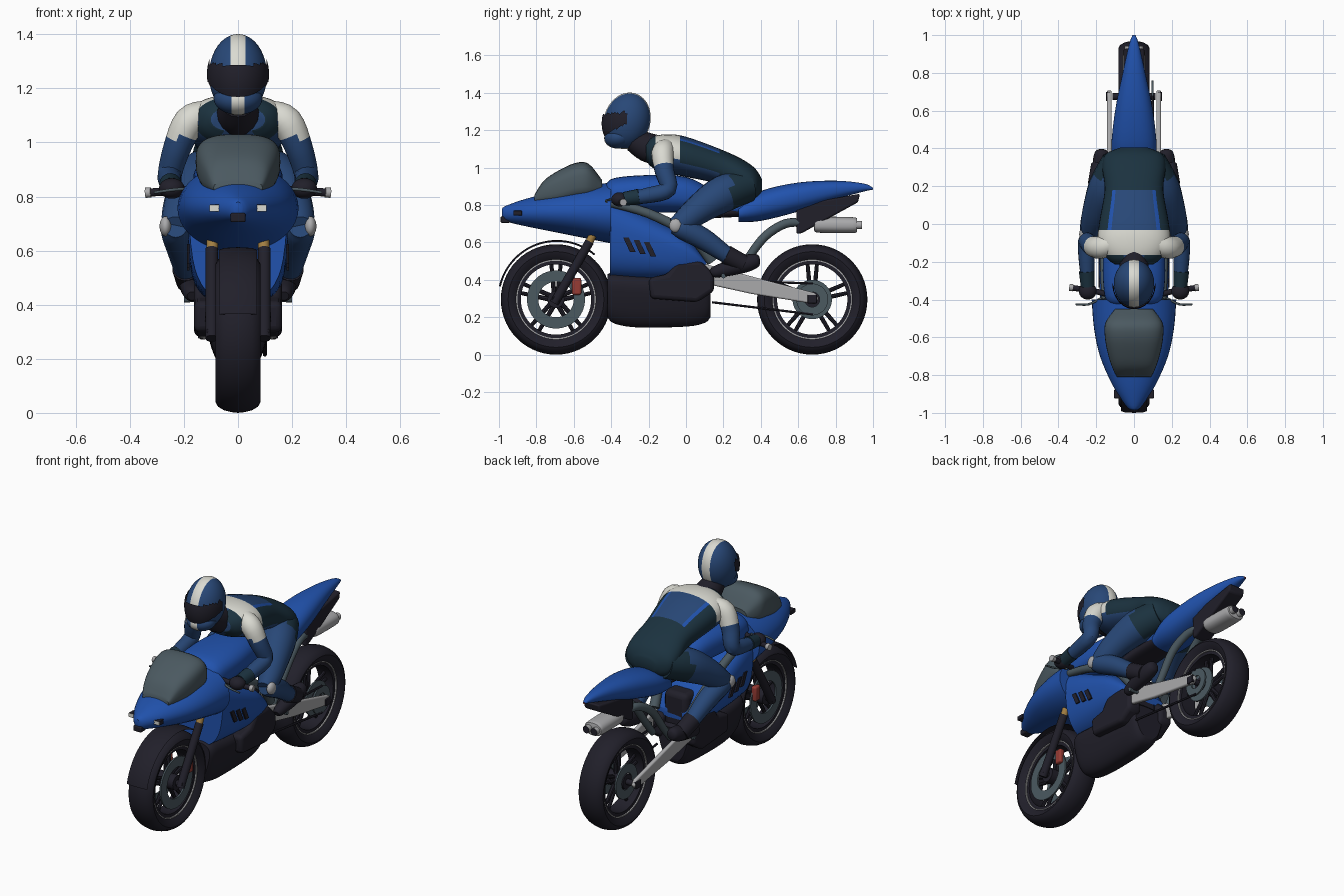
import bpy, bmesh
from math import sin, cos, pi, radians, copysign
from mathutils import Vector, Matrix, Quaternion

cube = bpy.data.objects.get("Cube")
if cube:
    bpy.data.objects.remove(cube)

PALETTE = {
    "bright_blue": (0.015, 0.085, 0.42), "suit_blue": (0.021, 0.064, 0.185),
    "black": (0.015, 0.014, 0.023), "slate": (0.07, 0.1, 0.118),
    "silver": (0.4, 0.4, 0.41), "white": (0.7, 0.7, 0.64),
    "teal": (0.011, 0.032, 0.05), "gold": (0.36, 0.21, 0.055), "red": (0.31, 0.045, 0.035)}
MATS = {}
for label, rgb in PALETTE.items():
    m = bpy.data.materials.new(label)
    m.use_nodes = True
    m.diffuse_color = (*rgb, 1)
    m.node_tree.nodes["Principled BSDF"].inputs["Base Color"].default_value = (*rgb, 1)
    MATS[label] = m
built = []


def finish(name, bm, mats, rule=None, mirror=False, bevel=0):
    """Turn a bmesh into an object; rule(centre, normal) picks the colour index."""
    bmesh.ops.recalc_face_normals(bm, faces=bm.faces)
    bm.normal_update()
    if rule:
        for f in bm.faces:
            f.material_index = int(rule(f.calc_center_median(), f.normal))
    mesh = bpy.data.meshes.new(name)
    bm.to_mesh(mesh)
    bm.free()
    for label in mats.split():
        mesh.materials.append(MATS[label])
    ob = bpy.data.objects.new(name, mesh)
    bpy.context.collection.objects.link(ob)
    if bevel:
        b = ob.modifiers.new("Bevel", 'BEVEL')
        b.width, b.segments = bevel, 3
    if mirror:
        ob.modifiers.new("Mirror", 'MIRROR').use_mirror_merge = False
    built.append(ob)


def skin(bm, rings, loop=False):
    """Join rings of points with quads and cap open ends."""
    vs = [[bm.verts.new(p) for p in r] for r in rings]
    n = len(vs[0])
    for a, b in zip(vs, vs[1:] + vs[:1] if loop else vs[1:]):
        for i in range(n):
            bm.faces.new((a[i], a[(i + 1) % n], b[(i + 1) % n], b[i]))
    if not loop:
        bm.faces.new(vs[0])
        bm.faces.new(vs[-1])


def smooth(rows, steps=4):
    """Catmull-Rom interpolation of rows of numbers."""
    out = []
    for i in range(len(rows) - 1):
        quad = [rows[max(i - 1, 0)], rows[i], rows[i + 1], rows[min(i + 2, len(rows) - 1)]]
        for k in range(steps):
            t = k / steps
            out.append([b + t / 2 * (c - a + t * (2 * a - 5 * b + 4 * c - d + t * (3 * (b - c) + d - a)))
                        for a, b, c, d in zip(*quad)])
    return out + [list(rows[-1])]


def loft(name, rows, mats, power=2, rule=None, taper=0, n=40):
    """Rows of (y, half width, bottom, top) become a rounded body; taper narrows its underside."""
    def sup(v):
        return copysign(abs(v) ** (2 / power), v)
    rings = []
    for y, w, lo, hi in smooth(rows):
        ring_pts = []
        for i in range(n):
            c, s = sup(cos(2 * pi * i / n)), sup(sin(2 * pi * i / n))
            ring_pts.append((w * c * (1 + taper * s), y, (lo + hi) / 2 + (hi - lo) / 2 * s))
        rings.append(ring_pts)
    bm = bmesh.new()
    skin(bm, rings)
    finish(name, bm, mats, rule)


def limb(name, rows, mats, rule=None, mirror=True, n=16, steps=4):
    """Rows of (x, y, z, radius) become a tapering tube."""
    pts = smooth(rows, steps)
    pos = [Vector(p[:3]) for p in pts]
    aim, q, rings = Vector((0, 0, 1)), Quaternion(), []
    for i, p in enumerate(pts):
        t = (pos[min(i + 1, len(pos) - 1)] - pos[max(i - 1, 0)]).normalized()
        q = aim.rotation_difference(t) @ q
        aim = t
        rings.append([pos[i] + q @ Vector((cos(2 * pi * k / n), sin(2 * pi * k / n), 0)) * p[3]
                      for k in range(n)])
    bm = bmesh.new()
    skin(bm, rings)
    finish(name, bm, mats, rule, mirror)


def lathe(name, y, z, profile, mats, start=0, end=360, mirror=False, n=56):
    """Turn a closed (radius, x) profile about an axle along x."""
    full = end - start == 360
    rings = []
    for i in range(n if full else n + 1):
        a = radians(start + (end - start) * i / n)
        rings.append([(x, y + r * cos(a), z + r * sin(a)) for r, x in profile])
    bm = bmesh.new()
    skin(bm, rings, loop=full)
    finish(name, bm, mats, None, mirror)


def ring(name, y, z, r0, r1, x0, x1, mats, mirror=False):
    lathe(name, y, z, [(r0, x0), (r1, x0), (r1, x1), (r0, x1)], mats, mirror=mirror)


def prism(name, outline, x0, x1, mats, mirror=True, bevel=0):
    """Extrude a side outline of (y, z) points across x."""
    bm = bmesh.new()
    skin(bm, [[(x, y, z) for y, z in outline] for x in (x0, x1)])
    finish(name, bm, mats, None, mirror, bevel)


def box(name, c, size, mats, mirror=True, bevel=0, rule=None):
    bm = bmesh.new()
    bmesh.ops.create_cube(bm, size=1, matrix=Matrix.Translation(c) @ Matrix.Diagonal((*size, 1)))
    finish(name, bm, mats, rule, mirror, bevel)


def ball(name, c, size, mats, rule=None, keep=None, tilt=0, mirror=False):
    """Ellipsoid whose poles lie on x."""
    bm = bmesh.new()
    turn = Matrix.Rotation(radians(tilt), 4, 'X') @ Matrix.Diagonal((*size, 1)) @ Matrix.Rotation(pi / 2, 4, 'Y')
    bmesh.ops.create_uvsphere(bm, u_segments=64, v_segments=24, radius=1, matrix=Matrix.Translation(c) @ turn)
    if keep:
        gone = [f for f in bm.faces if not keep(f.calc_center_median())]
        bmesh.ops.delete(bm, geom=gone, context='FACES')
    finish(name, bm, mats, rule, mirror)


# Wheels: tyre, rim, paired spokes, hub and discs
AXLE = 0.295
half = [(0.21, 0.055), (0.235, 0.076), (0.256, 0.083), (0.272, 0.074), (0.285, 0.052), (0.292, 0.026)]
tyre = half + [(0.295, 0)] + [(r, -x) for r, x in reversed(half)]
for side, y, disc in (("front", -0.695, (0.095, 0.155)), ("rear", 0.675, (0.05, 0.105))):
    lathe(side + "_tyre", y, AXLE, tyre, "black")
    ring(side + "_rim", y, AXLE, 0.188, 0.215, -0.05, 0.05, "black")
    ring(side + "_rim_line", y, AXLE, 0.207, 0.214, 0.05, 0.058, "silver", True)
    ring(side + "_hub", y, AXLE, 0.012, 0.045, -0.07, 0.07, "black")
    ring(side + "_disc", y, AXLE, *disc, 0.056, 0.066, "slate", True)
    ring(side + "_axle", y, AXLE, 0.002, 0.018, -0.115, 0.115, "black")
    for i in range(5):
        a = 2 * pi * i / 5 + pi / 2
        for s in (-1, 1):
            hub, rim = [(y + r * cos(a + s * d), AXLE + r * sin(a + s * d)) for r, d in ((0.035, 0.3), (0.2, 0.13))]
            limb(side + "_spoke", [(0, *hub, 0.013), (0, *rim, 0.01)], "black", mirror=False, n=8, steps=1)

# Front end: mudguard, forks, calipers
guard = [(0.308, 0.07), (0.315, 0.05), (0.318, 0), (0.315, -0.05), (0.308, -0.07), (0.31, -0.05), (0.313, 0), (0.31, 0.05)]
lathe("front_mudguard", -0.69, AXLE, guard, "black", 50, 167)
limb("fork_lower", [(0.097, -0.705, 0.275, 0.024), (0.097, -0.515, 0.605, 0.024)], "black")
limb("fork_upper", [(0.095, -0.52, 0.595, 0.021), (0.095, -0.38, 0.885, 0.021)], "gold")
box("brake_caliper", (0.07, -0.585, 0.365), (0.035, 0.05, 0.09), "red", bevel=0.01)

# Nose, windscreen, lights
loft("nose_fairing", [(-0.985, 0.015, 0.735, 0.78), (-0.96, 0.045, 0.712, 0.797), (-0.85, 0.115, 0.685, 0.835),
                      (-0.7, 0.18, 0.655, 0.87), (-0.55, 0.212, 0.625, 0.9), (-0.4, 0.224, 0.595, 0.92)], "bright_blue")
loft("windscreen", [(-0.81, 0.09, 0.81, 0.855), (-0.76, 0.115, 0.8, 0.93), (-0.68, 0.14, 0.8, 0.985),
                    (-0.59, 0.155, 0.82, 1.025), (-0.52, 0.15, 0.83, 1.02), (-0.45, 0.1, 0.85, 0.935)], "slate", 3)
box("headlight", (0.083, -0.9, 0.757), (0.046, 0.045, 0.026), "black white", bevel=0.003,
    rule=lambda c, n: n.y < -0.5)
box("nose_intake", (0, -0.966, 0.722), (0.055, 0.05, 0.034), "black", False, 0.006)

# Side fairing, vents, belly and engine covers
loft("side_fairing", [(-0.405, 0.175, 0.41, 0.84), (-0.25, 0.18, 0.4, 0.765), (-0.05, 0.175, 0.4, 0.665),
                      (0.05, 0.155, 0.42, 0.58), (0.11, 0.125, 0.45, 0.5)], "bright_blue", 2.8, taper=0.13)
for i in range(3):
    y, z = -0.335 + i * 0.055, 0.625 - i * 0.012
    prism("fairing_vent", [(y, z), (y + 0.03, z), (y + 0.065, z - 0.075), (y + 0.035, z - 0.075)], 0.179, 0.188, "black")
loft("belly_pan", [(-0.42, 0.09, 0.2, 0.43), (-0.38, 0.105, 0.165, 0.44), (-0.25, 0.11, 0.145, 0.43),
                   (0, 0.11, 0.15, 0.42), (0.1, 0.105, 0.17, 0.42), (0.13, 0.09, 0.2, 0.4)], "black", 3, taper=0.32)
prism("engine_cover", [(-0.19, 0.3), (0.06, 0.28), (0.15, 0.34), (0.15, 0.43), (0.08, 0.5), (-0.05, 0.5),
                       (-0.1, 0.43), (-0.2, 0.41)], 0.07, 0.162, "black", bevel=0.022)

# Tank, seat, frame and tail
loft("fuel_tank", [(-0.43, 0.12, 0.77, 0.91), (-0.38, 0.155, 0.76, 0.945), (-0.2, 0.165, 0.76, 0.96),
                   (0, 0.14, 0.76, 0.95), (0.15, 0.1, 0.75, 0.88), (0.33, 0.09, 0.74, 0.82)], "bright_blue", 2.5)
loft("seat_base", [(0, 0.09, 0.72, 0.78), (0.15, 0.09, 0.73, 0.8), (0.36, 0.08, 0.74, 0.82)], "black", 3)
limb("frame_rail", [(0.15, -0.4, 0.81, 0.022), (0.155, -0.2, 0.755, 0.025), (0.15, 0.02, 0.64, 0.027),
                    (0.12, 0.14, 0.5, 0.03)], "slate")
box("engine_block", (0, 0.03, 0.5), (0.16, 0.16, 0.22), "black", False, 0.03)
loft("tail_fairing", [(0.28, 0.1, 0.71, 0.8), (0.4, 0.12, 0.715, 0.875), (0.6, 0.1, 0.765, 0.92),
                      (0.8, 0.06, 0.83, 0.93), (0.95, 0.026, 0.872, 0.915), (1, 0.008, 0.882, 0.892)],
     "bright_blue red", 2.3, lambda c, n: n.y > 0.95)
prism("undertail", [(0.59, 0.8), (0.59, 0.645), (0.62, 0.65), (0.92, 0.815), (0.93, 0.86)], -0.055, 0.055, "black", False, 0.01)

# Exhaust: twin pipes into one oval muffler
limb("exhaust_pipe", [(0.06, 0.24, 0.4, 0.02), (0.06, 0.32, 0.5, 0.022), (0.06, 0.42, 0.63, 0.024),
                      (0.045, 0.53, 0.7, 0.024), (0.03, 0.62, 0.705, 0.022)], "slate")
loft("muffler", [(0.685, 0.045, 0.665, 0.725), (0.71, 0.06, 0.652, 0.737), (0.89, 0.06, 0.65, 0.735),
                 (0.915, 0.052, 0.66, 0.725)], "silver", 2.4)
limb("muffler_tip", [(0.027, 0.9, 0.693, 0.022), (0.027, 0.942, 0.693, 0.022)], "silver black",
     rule=lambda c, n: n.y > 0.8)

# Swingarm and chain drive
prism("swingarm", [(0.1, 0.485), (0.1, 0.38), (0.35, 0.325), (0.69, 0.27), (0.71, 0.3), (0.69, 0.33), (0.4, 0.405)],
      0.118, 0.143, "silver", bevel=0.008)
box("axle_block", (0.138, 0.675, 0.297), (0.02, 0.05, 0.045), "black", bevel=0.004)
ring("sprocket", 0.675, AXLE, 0.04, 0.085, 0.092, 0.102, "slate")
for z0, z1 in ((0.4, 0.38), (0.28, 0.215)):
    limb("chain_run", [(0.1, 0.14, z0, 0.007), (0.1, 0.68, z1, 0.007)], "black", mirror=False, n=6)

# Handlebars, levers
limb("handlebar", [(0.09, -0.39, 0.85, 0.013), (0.19, -0.36, 0.825, 0.015), (0.325, -0.338, 0.815, 0.015)], "black")
limb("bar_end", [(0.322, -0.338, 0.815, 0.019), (0.342, -0.335, 0.814, 0.019)], "silver")
limb("brake_lever", [(0.17, -0.39, 0.83, 0.006), (0.24, -0.425, 0.825, 0.006), (0.31, -0.425, 0.815, 0.005)], "slate")
box("fork_clamp", (0, -0.385, 0.85), (0.25, 0.06, 0.025), "black", False, 0.006)


# Rider torso with chest panels, yoke, side panels, stripes and seat panel
def suit(c, n):
    if c.y > 0.19:
        return 1
    if c.y < -0.16 or n.y < -0.75:
        return 0.05 < abs(c.x) < 0.15
    if c.y < -0.03:
        return 2 if c.z > 1.05 else 0
    if abs(n.x) > 0.5 and n.z > -0.4:
        return 1
    return 3 if abs(n.x) > 0.38 and n.z > 0 else 0


loft("torso", [(-0.215, 0.1, 1.04, 1.13), (-0.18, 0.145, 1, 1.165), (-0.1, 0.19, 0.97, 1.178), (0, 0.185, 0.95, 1.165),
               (0.18, 0.155, 0.91, 1.1), (0.3, 0.168, 0.84, 1.045), (0.37, 0.15, 0.825, 0.995),
               (0.405, 0.07, 0.86, 0.94)], "suit_blue teal white bright_blue", 2.3, suit)
limb("neck", [(0, -0.14, 1.09, 0.08), (0, -0.21, 1.11, 0.078), (0, -0.28, 1.15, 0.065)], "black", mirror=False)

# Helmet with chin bar, stripe and visor
HEAD = (0, -0.315, 1.25)
for name, c, size, tilt in (("helmet", HEAD, (0.107, 0.124, 0.153), -16),
                            ("chin_bar", (0, -0.358, 1.163), (0.09, 0.08, 0.06), 10)):
    ball(name, c, size, "suit_blue white", lambda c, n: abs(c.x) < 0.026, tilt=tilt)
ball("visor", HEAD, (0.115, 0.134, 0.158), "black", tilt=-16,
     keep=lambda c: c.y < -0.315 and 1.175 + 0.5 * (c.y + 0.44) < c.z < 1.285 + 0.1 * (c.y + 0.44))

# Arms and gloves
limb("arm", [(0.12, -0.105, 1.1, 0.055), (0.18, -0.125, 1.075, 0.06), (0.225, -0.115, 0.98, 0.052),
             (0.252, -0.095, 0.885, 0.045), (0.25, -0.2, 0.852, 0.042), (0.245, -0.33, 0.832, 0.03)],
     "suit_blue white", lambda c, n: c.z > 1.015)
limb("glove_cuff", [(0.25, -0.25, 0.845, 0.042), (0.245, -0.33, 0.833, 0.037)], "teal")
ball("glove", (0.245, -0.355, 0.83), (0.047, 0.045, 0.038), "black", mirror=True)

# Legs, knee pucks and boots
limb("thigh", [(0.08, 0.33, 0.905, 0.09), (0.14, 0.2, 0.86, 0.1), (0.19, 0.08, 0.785, 0.082),
               (0.22, -0.01, 0.715, 0.064), (0.23, -0.065, 0.685, 0.045)], "suit_blue teal",
     lambda c, n: c.y > 0.25)
limb("shin", [(0.23, -0.07, 0.69, 0.042), (0.228, -0.02, 0.675, 0.058), (0.21, 0.09, 0.62, 0.058),
              (0.195, 0.2, 0.545, 0.047), (0.182, 0.29, 0.485, 0.04)], "suit_blue")
ball("knee_puck", (0.268, -0.055, 0.69), (0.022, 0.035, 0.037), "silver", mirror=True)
limb("boot", [(0.17, 0.135, 0.432, 0.018), (0.17, 0.16, 0.443, 0.032), (0.172, 0.25, 0.468, 0.043),
              (0.172, 0.33, 0.49, 0.046), (0.172, 0.38, 0.505, 0.035), (0.172, 0.395, 0.508, 0.015)], "black")
limb("boot_shaft", [(0.192, 0.215, 0.535, 0.052), (0.18, 0.31, 0.485, 0.048)], "black")
limb("foot_peg", [(0.1, 0.2, 0.425, 0.012), (0.2, 0.2, 0.42, 0.012)], "slate")

# Smooth shading with sharp creases
bpy.ops.object.select_all(action='DESELECT')
for ob in built:
    ob.select_set(True)
bpy.context.view_layer.objects.active = built[0]
bpy.ops.object.shade_smooth_by_angle(angle=radians(35))
